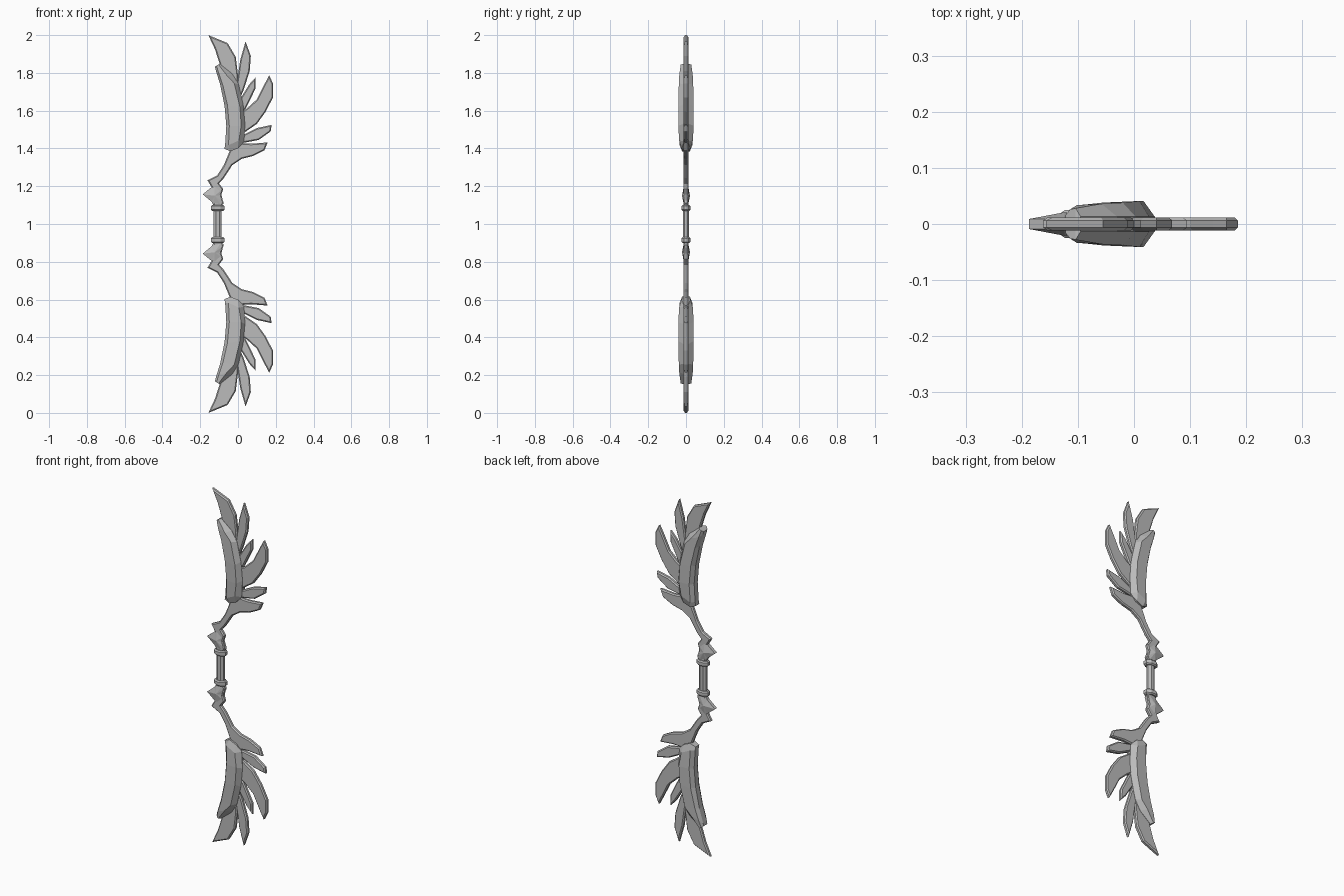
import bpy
import bmesh
import math
from mathutils import Matrix

cube = bpy.data.objects.get("Cube")
if cube:
    bpy.data.objects.remove(cube, do_unlink=True)

grey = bpy.data.materials.new("plain grey")
grey.use_nodes = True
GREY = (0.5, 0.5, 0.5, 1)
grey.diffuse_color = GREY
grey.node_tree.nodes["Principled BSDF"].inputs["Base Color"].default_value = GREY

MID = 1.0  # height of the mirror plane between the two limbs


def finish(name, bm, mirrored=True):
    """Turn a bmesh into an object, mirrored into the lower limb."""
    bmesh.ops.recalc_face_normals(bm, faces=bm.faces[:])
    bmesh.ops.translate(bm, verts=bm.verts[:], vec=(0, 0, -MID))
    mesh = bpy.data.meshes.new(name)
    bm.to_mesh(mesh)
    bm.free()
    mesh.materials.append(grey)
    obj = bpy.data.objects.new(name, mesh)
    obj.location.z = MID
    bpy.context.collection.objects.link(obj)
    if mirrored:
        mod = obj.modifiers.new("Mirror", "MIRROR")
        mod.use_axis = (False, False, True)
        mod.use_clip = False
        mod.use_mirror_merge = False
    return obj


def plate(name, outline, rim=0.006, half=0.012, inset=0.006, peak=0):
    """Flat blade with chamfered edges; peak raises a central point."""
    bm = bmesh.new()
    rings = [[bm.verts.new((x, s * rim, z)) for x, z in outline] for s in (-1, 1)]
    caps = [bm.faces.new(r) for r in rings]
    n = len(outline)
    for i in range(n):
        j = (i + 1) % n
        bm.faces.new((rings[0][i], rings[0][j], rings[1][j], rings[1][i]))
    bmesh.ops.recalc_face_normals(bm, faces=bm.faces[:])
    if peak:
        poked = bmesh.ops.poke(bm, faces=caps)
        for v in poked["verts"]:
            v.co.y = math.copysign(peak, v.co.y)
    else:
        for cap, s in zip(caps, (-1, 1)):
            bmesh.ops.inset_region(bm, faces=[cap], thickness=inset, use_even_offset=True)
            for v in cap.verts:
                v.co.y = s * half
    return finish(name, bm)


# Feathers fanning out behind the limb
feathers = {
    "tip_feather": [(-.157, 2.0), (-.055, 1.958), (-.012, 1.885), (0, 1.79), (0, 1.68),
                    (-.06, 1.72), (-.088, 1.82), (-.122, 1.925)],
    "second_feather": [(.04, 1.967), (.068, 1.89), (.062, 1.81), (.03, 1.71), (0, 1.64),
                       (-.01, 1.72), (.012, 1.87)],
    "third_feather": [(.094, 1.777), (.092, 1.715), (.04, 1.61), (.005, 1.58),
                      (.01, 1.66), (.06, 1.74)],
    "great_feather": [(.165, 1.787), (.185, 1.745), (.185, 1.67), (.147, 1.595), (.10, 1.53),
                      (.035, 1.485), (.01, 1.48), (.01, 1.59), (.045, 1.61), (.10, 1.66), (.14, 1.74)],
    "small_feather": [(.178, 1.525), (.173, 1.49), (.11, 1.445), (.03, 1.43), (.005, 1.45),
                      (.035, 1.475), (.10, 1.508)],
}
for name, outline in feathers.items():
    plate(name, outline)

# Curved arm from the grip out to the lowest feather
plate("limb_arm", [(.157, 1.432), (.14, 1.39), (.08, 1.36), (.02, 1.345), (-.03, 1.312),
                   (-.075, 1.243), (-.10, 1.215), (-.078, 1.185), (-.088, 1.155), (-.076, 1.11),
                   (-.09, 1.09), (-.125, 1.09), (-.14, 1.13), (-.137, 1.19), (-.162, 1.232),
                   (-.11, 1.258), (-.075, 1.312), (-.045, 1.385), (0, 1.43), (.07, 1.425)])

# Faceted spike beside the grip
plate("grip_spike", [(-.187, 1.157), (-.14, 1.195), (-.125, 1.215), (-.085, 1.18),
                     (-.09, 1.15), (-.077, 1.115), (-.085, 1.09), (-.13, 1.10), (-.14, 1.118)],
      rim=0.009, peak=0.021)

# Armoured shell: each section lists left rim, left ridge, right ridge, right rim
sections = [
    [(-.122, 1.832), (-.114, 1.838), (-.104, 1.845), (-.095, 1.847)],
    [(-.118, 1.815), (-.102, 1.80), (-.058, 1.785), (-.03, 1.795)],
    [(-.095, 1.74), (-.08, 1.735), (-.02, 1.745), (.003, 1.74)],
    [(-.071, 1.625), (-.056, 1.63), (.01, 1.62), (.027, 1.635)],
    [(-.062, 1.52), (-.046, 1.52), (.017, 1.52), (.037, 1.53)],
    [(-.068, 1.42), (-.05, 1.417), (.005, 1.443), (.032, 1.437)],
    [(-.072, 1.398), (-.04, 1.385), (-.001, 1.40), (.026, 1.428)],
]
ridge_depth = [.028, .036, .038, .041, .041, .036, .022]
bm = bmesh.new()
loops = []
for section, d in zip(sections, ridge_depth):
    depths = (.016, d * .93, d, .013)
    front = [bm.verts.new((x, -y, z)) for (x, z), y in zip(section, depths)]
    back = [bm.verts.new((x, y, z)) for (x, z), y in zip(section, depths)]
    loops.append(front + back[::-1])
for a, b in zip(loops, loops[1:]):
    for i in range(8):
        j = (i + 1) % 8
        bm.faces.new((a[i], a[j], b[j], b[i]))
for end in (loops[0], loops[-1]):
    for i in range(3):
        bm.faces.new((end[i], end[i + 1], end[6 - i], end[7 - i]))
finish("limb_shell", bm)


def octagon(name, z, height, rx, ry, mirrored, chamfer=0):
    """Upright eight-sided drum on the grip axis."""
    bm = bmesh.new()
    turn = Matrix.Translation((-.108, 0, z)) @ Matrix.Diagonal((rx, ry, height, 1))
    bmesh.ops.create_cone(bm, cap_ends=True, segments=8, radius1=1, radius2=1, depth=1,
                          matrix=turn @ Matrix.Rotation(math.pi / 8, 4, "Z"))
    if chamfer:
        rims = [e for e in bm.edges if abs(e.verts[0].co.z - e.verts[1].co.z) < 1e-5]
        bmesh.ops.bevel(bm, geom=rims, offset=chamfer, segments=1, affect="EDGES")
    return finish(name, bm, mirrored)


# Grip and its two collars
octagon("grip", MID, 0.2, .023, .018, False)
octagon("grip_collar", 1.085, 0.03, .039, .027, True, chamfer=.006)
